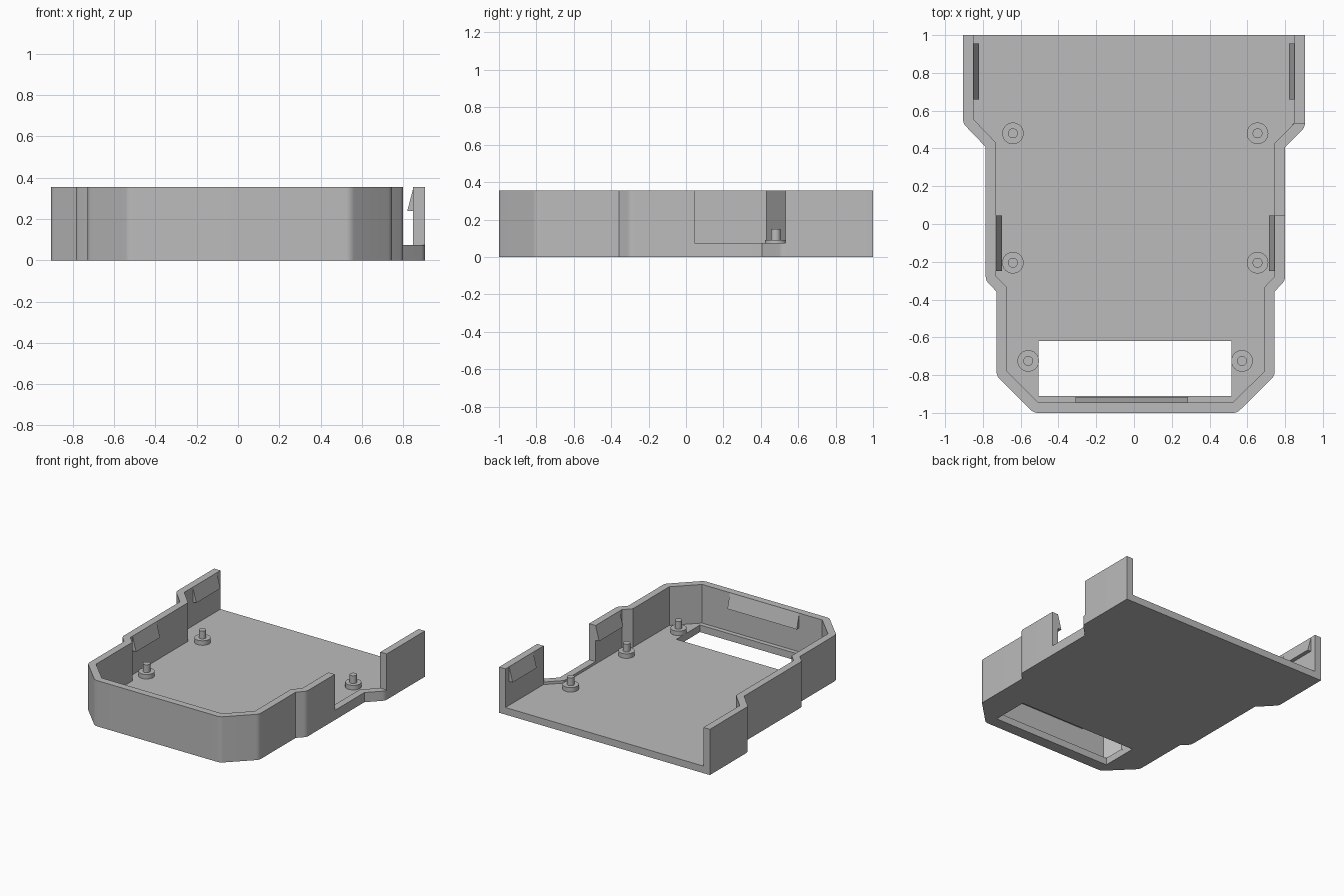
import bpy, bmesh
from math import pi, cos, sin, atan2
from mathutils import Vector

if "Cube" in bpy.data.objects:
    bpy.data.objects.remove(bpy.data.objects["Cube"])

WALL, FLOOR, TOP = 0.055, 0.055, 0.355

grey = bpy.data.materials.new("plain grey")
grey.use_nodes = True
COLOUR = (0.5, 0.5, 0.5, 1)
grey.diffuse_color = COLOUR
grey.node_tree.nodes["Principled BSDF"].inputs["Base Color"].default_value = COLOUR


def finish(name, bm):
    bmesh.ops.recalc_face_normals(bm, faces=bm.faces)
    mesh = bpy.data.meshes.new(name)
    bm.to_mesh(mesh)
    bm.free()
    mesh.materials.append(grey)
    obj = bpy.data.objects.new(name, mesh)
    bpy.context.collection.objects.link(obj)
    return obj


def prism(name, points, vector):
    """Extrude a closed 3D polygon along a vector."""
    bm = bmesh.new()
    face = bm.faces.new([bm.verts.new(p) for p in points])
    side = bmesh.ops.extrude_face_region(bm, geom=[face])["geom"]
    verts = [v for v in side if isinstance(v, bmesh.types.BMVert)]
    bmesh.ops.translate(bm, verts=verts, vec=vector)
    return finish(name, bm)


def slab(name, outline, z0, z1):
    return prism(name, [(x, y, z0) for x, y in outline], (0, 0, z1 - z0))


def box(name, x0, x1, y0, y1, z0, z1):
    return slab(name, [(x0, y0), (x1, y0), (x1, y1), (x0, y1)], z0, z1)


def activate(obj):
    bpy.ops.object.select_all(action="DESELECT")
    obj.select_set(True)
    bpy.context.view_layer.objects.active = obj


def cut(obj, cutter):
    activate(obj)
    mod = obj.modifiers.new("cut", "BOOLEAN")
    mod.operation, mod.solver, mod.object = "DIFFERENCE", "EXACT", cutter
    bpy.ops.object.modifier_apply(modifier=mod.name)
    bpy.data.objects.remove(cutter)


def round_offset(path, d, steps=8):
    """Offset an anticlockwise path outwards: arcs outside, mitres inside."""
    pts = [Vector(p) for p in path]
    normals = [Vector((b.y - a.y, a.x - b.x)).normalized()
               for a, b in zip(pts, pts[1:])]
    out = [pts[0] + normals[0] * d]
    for p, n, m in zip(pts[1:], normals, normals[1:]):
        turn = atan2(n.cross(m), n.dot(m))
        if turn > 0:
            start = atan2(n.y, n.x)
            for i in range(steps + 1):
                a = start + turn * i / steps
                out.append(p + d * Vector((cos(a), sin(a))))
        else:
            out.append(p + (n + m) * d / (1 + n.dot(m)))
    out.append(pts[-1] + normals[-1] * d)
    return out


# Tray: rounded outer body hollowed by the inner outline, open at the back
inner = [(-0.85, 1), (-0.85, 0.555), (-0.73, 0.43), (-0.73, -0.277),
         (-0.673, -0.335), (-0.673, -0.78), (-0.508, -0.945),
         (0.523, -0.945), (0.69, -0.78), (0.69, -0.335),
         (0.745, -0.277), (0.745, 0.43), (0.85, 0.535), (0.85, 1)]
tray = slab("tray", round_offset(inner, WALL), 0, TOP)
cavity = [(-0.85, 1.2)] + inner[1:-1] + [(0.85, 1.2)]
cut(tray, slab("cavity_cutter", cavity, FLOOR, 0.6))
cut(tray, box("window_cutter", -0.505, 0.517, -0.91, -0.62, -0.2, 0.2))
cut(tray, box("side_notch_cutter", 0.7, 1.1, 0.045, 0.532, 0.075, 0.6))
activate(tray)
bpy.ops.object.shade_smooth_by_angle(angle=pi / 7)


# Snap clips: wedges along the inside of the walls, thick at the lower edge
def clip(name, start, along, inward):
    x, y = start
    ix, iy = inward
    profile = [(x - ix * 0.01, y - iy * 0.01, 0.24),
               (x + ix * 0.03, y + iy * 0.03, 0.24),
               (x, y, TOP - 0.002),
               (x - ix * 0.01, y - iy * 0.01, TOP - 0.002)]
    prism(name, profile, along)


for side, s, mid_x in (("right", -1, 0.73), ("left", 1, 0.745)):
    clip(f"back_clip_{side}", (s * 0.85, 0.66), (0, 0.295, 0), (-s, 0))
    clip(f"middle_clip_{side}", (s * mid_x, -0.25), (0, 0.294, 0), (-s, 0))
clip("front_clip", (-0.31, -0.945), (0.595, 0, 0), (0, 1))


# Mounting posts: a low collar with a thin peg
def cylinder(name, x, y, radius, z0, z1):
    ring = [(x + radius * cos(2 * pi * i / 32), y + radius * sin(2 * pi * i / 32))
            for i in range(32)]
    obj = slab(name, ring, z0, z1)
    activate(obj)
    bpy.ops.object.shade_smooth_by_angle(angle=pi / 6)


for row, y, xs in (("back", 0.48, (-0.641, 0.654)),
                   ("middle", -0.205, (-0.641, 0.654)),
                   ("front", -0.725, (-0.56, 0.572))):
    for side, x in zip(("right", "left"), xs):
        cylinder(f"{row}_collar_{side}", x, y, 0.057, FLOOR - 0.01, 0.09)
        cylinder(f"{row}_peg_{side}", x, y, 0.026, 0.08, 0.15)
